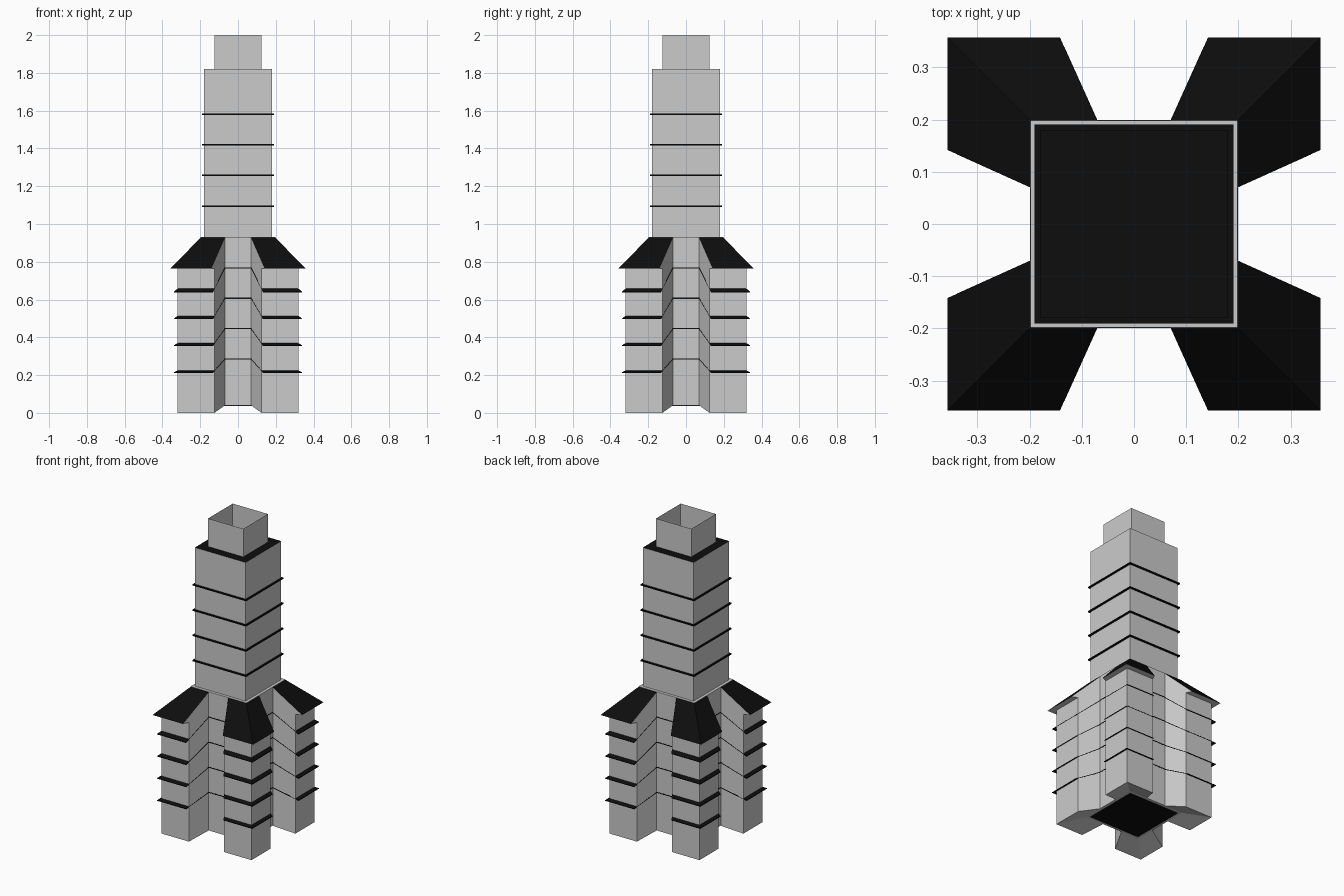
import bpy
import bmesh
from math import pi
from mathutils import Matrix

if "Cube" in bpy.data.objects:
    bpy.data.objects.remove(bpy.data.objects["Cube"])


def material(name, value):
    mat = bpy.data.materials.new(name)
    mat.use_nodes = True
    colour = (value, value, value, 1)
    mat.diffuse_color = colour
    mat.node_tree.nodes["Principled BSDF"].inputs["Base Color"].default_value = colour
    return mat


GREY = material("pale grey", 0.6)
BLACK = material("black", 0.004)
CORE = 0.198      # half width of the lower core
TOWER = 0.18      # half width of the upper tower


def finish(name, bm, mats, rule=None):
    bmesh.ops.recalc_face_normals(bm, faces=bm.faces)
    if rule:
        for face in bm.faces:
            face.normal_update()
            face.material_index = int(rule(face))
    mesh = bpy.data.meshes.new(name)
    bm.to_mesh(mesh)
    bm.free()
    for mat in mats:
        mesh.materials.append(mat)
    obj = bpy.data.objects.new(name, mesh)
    bpy.context.collection.objects.link(obj)
    return obj


def block(name, half, z0, z1, mats, rule=None):
    """Square block centred on the vertical axis."""
    bm = bmesh.new()
    bmesh.ops.create_cube(bm, size=1)
    for v in bm.verts:
        v.co = (v.co.x * 2 * half, v.co.y * 2 * half, z0 if v.co.z < 0 else z1)
    return finish(name, bm, mats, rule)


def plan(r, grow):
    """Three points of a corner fin outline at distance r from the axis."""
    side = 0.07 + (r - CORE) * 0.451 - grow
    return (side, r), (r, r), (r, side)


def corner_pieces(name, reach, low, high, mats, rule=None, grow=0):
    """Hipped wedge at all four corners; low and high are (inner z, outer z)."""
    bm = bmesh.new()
    rows = [[bm.verts.new((x, y, z)) for x, y in plan(r, grow)]
            for pair in (low, high) for r, z in zip((CORE - 0.002, reach), pair)]
    in_low, out_low, in_high, out_high = rows
    for i in range(2):
        for p, q in ((in_low, out_low), (in_high, out_high), (in_low, in_high), (out_low, out_high)):
            bm.faces.new((p[i], p[i + 1], q[i + 1], q[i]))
    for i in (0, 2):
        bm.faces.new((in_low[i], out_low[i], out_high[i], in_high[i]))
    bmesh.ops.remove_doubles(bm, verts=bm.verts, dist=0.0001)
    source = bm.faces[:] + bm.edges[:] + bm.verts[:]
    for k in range(1, 4):
        copy = bmesh.ops.duplicate(bm, geom=source)["geom"]
        bmesh.ops.rotate(bm, verts=[g for g in copy if isinstance(g, bmesh.types.BMVert)],
                         cent=(0, 0, 0), matrix=Matrix.Rotation(k * pi / 2, 3, "Z"))
    return finish(name, bm, mats, rule)


# Central core, its dark underside and the upper tower with a dark roof
block("lower_core", CORE, 0.04, 0.93, [GREY])
block("core_underside", TOWER, 0.037, 0.042, [BLACK])
block("upper_tower", TOWER, 0.93, 1.82, [GREY, BLACK], lambda f: f.normal.z > 0.5)

# Open square chimney
chimney = bmesh.new()
bmesh.ops.create_cube(chimney, size=1)
for v in chimney.verts:
    v.co = (v.co.x * 0.25, v.co.y * 0.25, 1.82 if v.co.z < 0 else 2.0)
bmesh.ops.delete(chimney, geom=[f for f in chimney.faces if abs(f.normal.z) > 0.5], context="FACES")
finish("chimney", chimney, [GREY])

# Corner fins with sloping soles, and their hipped roofs
corner_pieces("corner_fins", 0.32, (0.04, 0), (0.765, 0.765), [GREY])
corner_pieces("fin_roofs", 0.357, (0.765, 0.765), (0.93, 0.765), [GREY, BLACK],
              lambda f: f.normal.z > 0.2)

# Sloping floor ledges on the fins, meeting thin bands on the core
for i in range(4):
    fin_z = 0.213 + i * 0.142
    core_z = 0.285 + i * 0.161
    corner_pieces(f"fin_ledge_{i + 1}", 0.338, (core_z - 0.003, fin_z - 0.001),
                  (core_z + 0.003, fin_z + 0.003), [BLACK], grow=0.0003)
    block(f"core_band_{i + 1}", CORE + 0.001, core_z - 0.003, core_z + 0.003, [BLACK])

# Flat ledges around the tower
for i in range(4):
    z = 1.095 + i * 0.162
    block(f"tower_ledge_{i + 1}", 0.19, z - 0.004, z + 0.004, [BLACK])
